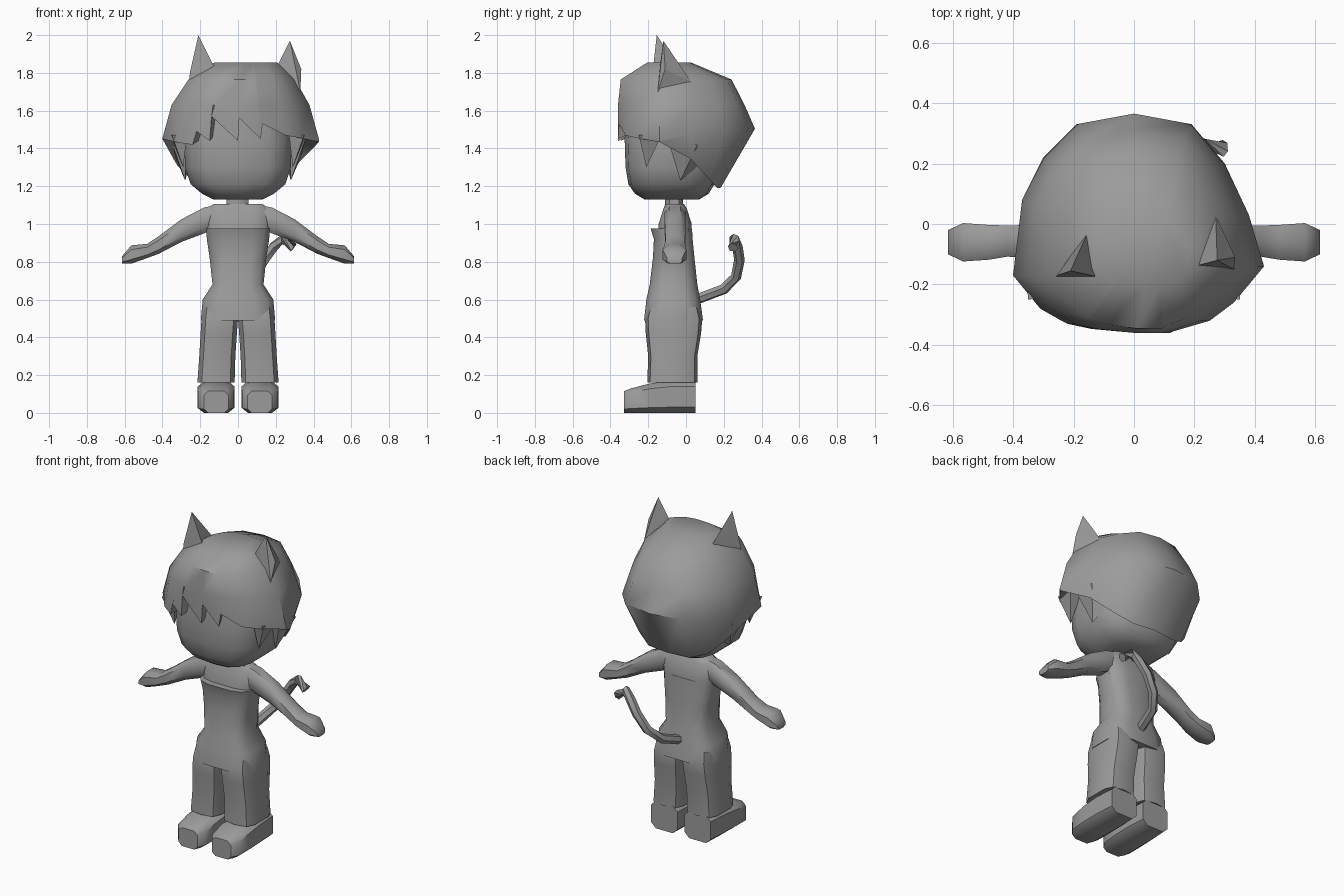
import bpy, bmesh, math
from mathutils import Vector

if "Cube" in bpy.data.objects:
    bpy.data.objects.remove(bpy.data.objects["Cube"])

grey = bpy.data.materials.new("plain grey")
grey.diffuse_color = (0.33, 0.33, 0.33, 1)
grey.use_nodes = True
grey.node_tree.nodes["Principled BSDF"].inputs["Base Color"].default_value = grey.diffuse_color


def finish(name, bm, angle=45):
    bmesh.ops.recalc_face_normals(bm, faces=bm.faces[:])
    mesh = bpy.data.meshes.new(name)
    bm.to_mesh(mesh)
    bm.free()
    ob = bpy.data.objects.new(name, mesh)
    bpy.context.collection.objects.link(ob)
    mesh.materials.append(grey)
    bpy.ops.object.select_all(action='DESELECT')
    ob.select_set(True)
    bpy.context.view_layer.objects.active = ob
    bpy.ops.object.shade_smooth_by_angle(angle=math.radians(angle))
    return ob


def skin(name, rings, cap_start=True, cap_end=True, angle=45):
    """Bridge rings of points into a closed tube."""
    bm = bmesh.new()
    rows = [[bm.verts.new(p) for p in r] for r in rings]
    n = len(rows[0])
    for a, b in zip(rows, rows[1:]):
        for i in range(n):
            j = (i + 1) % n
            bm.faces.new((a[i], a[j], b[j], b[i]))
    if cap_start:
        bm.faces.new(rows[0])
    if cap_end:
        bm.faces.new(rows[-1])
    return finish(name, bm, angle)


def oval(u0, u1, v0, v1, n=10, power=0.7):
    """Rounded box outline between two pairs of limits."""
    out = []
    for i in range(n):
        a = 2 * math.pi * (i + 0.5) / n
        c, s = math.cos(a), math.sin(a)
        c = math.copysign(abs(c) ** power, c)
        s = math.copysign(abs(s) ** power, s)
        out.append(((u0 + u1) / 2 + c * (u1 - u0) / 2, (v0 + v1) / 2 + s * (v1 - v0) / 2))
    mu = max(abs(p[0] - (u0 + u1) / 2) for p in out) / ((u1 - u0) / 2)
    mv = max(abs(p[1] - (v0 + v1) / 2) for p in out) / ((v1 - v0) / 2)
    cu, cv = (u0 + u1) / 2, (v0 + v1) / 2
    return [(cu + (u - cu) / mu, cv + (v - cv) / mv) for u, v in out]


def stack(name, rows, n=10, power=0.7, angle=45):
    """Loft upward; rows are (z, x0, x1, y0, y1)."""
    return skin(name, [[(x, y, r[0]) for x, y in oval(*r[1:], n, power)] for r in rows], angle=angle)


# Head and neck
stack("head", [(1.13, -.13, .13, -.22, .07), (1.16, -.19, .19, -.27, .12),
               (1.21, -.25, .25, -.305, .15), (1.30, -.28, .28, -.32, .17),
               (1.45, -.285, .285, -.325, .19), (1.62, -.26, .26, -.30, .18)], 14, 0.65, 60)
stack("neck", [(1.06, -.06, .055, -.11, -.015), (1.2, -.06, .055, -.11, -.015)], 8)

# Hair outline: x, y and height of the lower edge, with a zigzag fringe in front
outline = [(-.40, -.17, 1.45), (-.31, -.28, 1.43), (-.24, -.32, 1.42), (-.22, -.33, 1.49),
           (-.15, -.345, 1.44), (-.14, -.347, 1.57), (0, -.36, 1.44), (.007, -.36, 1.56),
           (.12, -.36, 1.45), (.13, -.355, 1.53), (.25, -.32, 1.47), (.33, -.26, 1.455),
           (.43, -.14, 1.44), (.38, .03, 1.47), (.30, .20, 1.48), (.19, .33, 1.5),
           (0, .365, 1.5), (-.19, .33, 1.5), (-.30, .22, 1.48), (-.37, .08, 1.47)]


def dome(z, sx, front, back, dx=0.0):
    return [(x * sx + dx, y * (front if y < 0 else back), z) for x, y, _ in outline]


def lower(inset, lift):
    """Lower hair edge, which drops and tucks in toward the nape."""
    ring = []
    for x, y, z in outline:
        b = min(1, max(0, (y + .15) / .45))
        s = (1 - .5 * b) * inset
        ring.append((x * (1 - .25 * b) * inset, y * s, z - b * .31 + lift))
    return ring


crown = [(x * .4 + .035, -.09 + y * .32, 1.855) for x, y, _ in outline]
skin("hair", [lower(.7, .05), lower(1, 0), [(x, y, z + .004) for x, y, z in outline],
              dome(1.63, .88, 1.0, .85), dome(1.765, .68, .96, .66, .01), crown],
     cap_start=False, angle=50)


def hull(name, points):
    bm = bmesh.new()
    for p in points:
        bm.verts.new(p)
    bmesh.ops.convex_hull(bm, input=bm.verts[:])
    return finish(name, bm, 20)


# Pointed ears and side locks
hull("ear_left", [(-.26, -.18, 1.70), (-.255, -.17, 1.80), (-.12, -.175, 1.82),
                  (-.15, -.02, 1.80), (-.21, -.155, 2.0)])
hull("ear_right", [(.33, -.15, 1.70), (.335, -.11, 1.82), (.20, -.14, 1.82),
                   (.27, .03, 1.75), (.275, -.12, 1.97)])
for side, label in ((-1, "left"), (1, "right")):
    hull("side_lock_" + label, [(side * .35, -.25, 1.47), (side * .27, -.24, 1.47),
                                (side * .36, -.13, 1.47), (side * .28, -.13, 1.47),
                                (side * .29, -.21, 1.30)])
    hull("back_lock_" + label, [(side * .36, -.10, 1.46), (side * .27, -.08, 1.46),
                                (side * .36, .06, 1.42), (side * .26, .06, 1.30),
                                (side * .28, -.03, 1.23)])

# Bare shoulders, shirt and flared hem
stack("shoulders", [(.94, -.165, .165, -.15, .03), (1.0, -.17, .17, -.145, .03),
                    (1.08, -.165, .165, -.12, .005), (1.105, -.13, .13, -.11, -.01)], 12, .6)
stack("shirt", [(.49, -.197, .197, -.222, .09), (.60, -.187, .187, -.21, .075),
                (.68, -.135, .135, -.192, .06), (.82, -.15, .15, -.175, .045),
                (.92, -.165, .165, -.17, .035), (.975, -.168, .168, -.187, .032)], 12, .6, 60)


def mirrored(name, rings, angle=45):
    for side, label in ((-1, "left"), (1, "right")):
        skin(name + "_" + label, [[(side * x, y, z) for x, y, z in r] for r in rings], angle=angle)


# Trouser legs
legs = [(.16, .018, .215, -.205, .06), (.30, .014, .205, -.2, .06),
        (.42, .006, .198, -.213, .08), (.50, 0, .193, -.217, .086), (.56, 0, .185, -.2, .07)]
mirrored("trouser_leg", [[(x, y, r[0]) for x, y in oval(*r[1:], 10, .55)] for r in legs])

# Shoes, lofted from heel to toe
shoes = [(.05, .025, .205, 0, .17), (-.08, .018, .213, 0, .17), (-.19, .018, .215, 0, .156),
         (-.29, .025, .21, 0, .13), (-.328, .05, .18, 0, .115)]
mirrored("shoe", [[(x, r[0], z) for x, z in oval(*r[1:], 8, .5)] for r in shoes])

# Arms with mitten hands, lofted outward
arms = [(.12, -.11, -.005, .98, 1.10), (.18, -.115, -.002, .95, 1.087),
        (.30, -.112, -.002, .905, 1.025), (.42, -.108, -.005, .842, .935),
        (.48, -.118, -.003, .82, .895), (.565, -.124, .003, .79, .887),
        (.615, -.10, -.02, .79, .828)]
mirrored("arm", [[(r[0], y, z) for y, z in oval(*r[1:], 8, .7)] for r in arms])

# Curled tail
path = [Vector(p) for p in ((0, .04, .595), (.03, .20, .655), (.08, .265, .72), (.14, .283, .81),
                            (.19, .272, .88), (.235, .255, .92), (.295, .25, .875))]
rings = []
for i, p in enumerate(path):
    d = (path[min(i + 1, len(path) - 1)] - path[max(i - 1, 0)]).normalized()
    u = d.cross(Vector((1, 0, -.3))).normalized()
    v = d.cross(u)
    rings.append([p + .028 * (u * math.cos(a) + v * math.sin(a))
                  for a in (k * math.pi / 3 for k in range(6))])
skin("tail", rings, angle=35)
